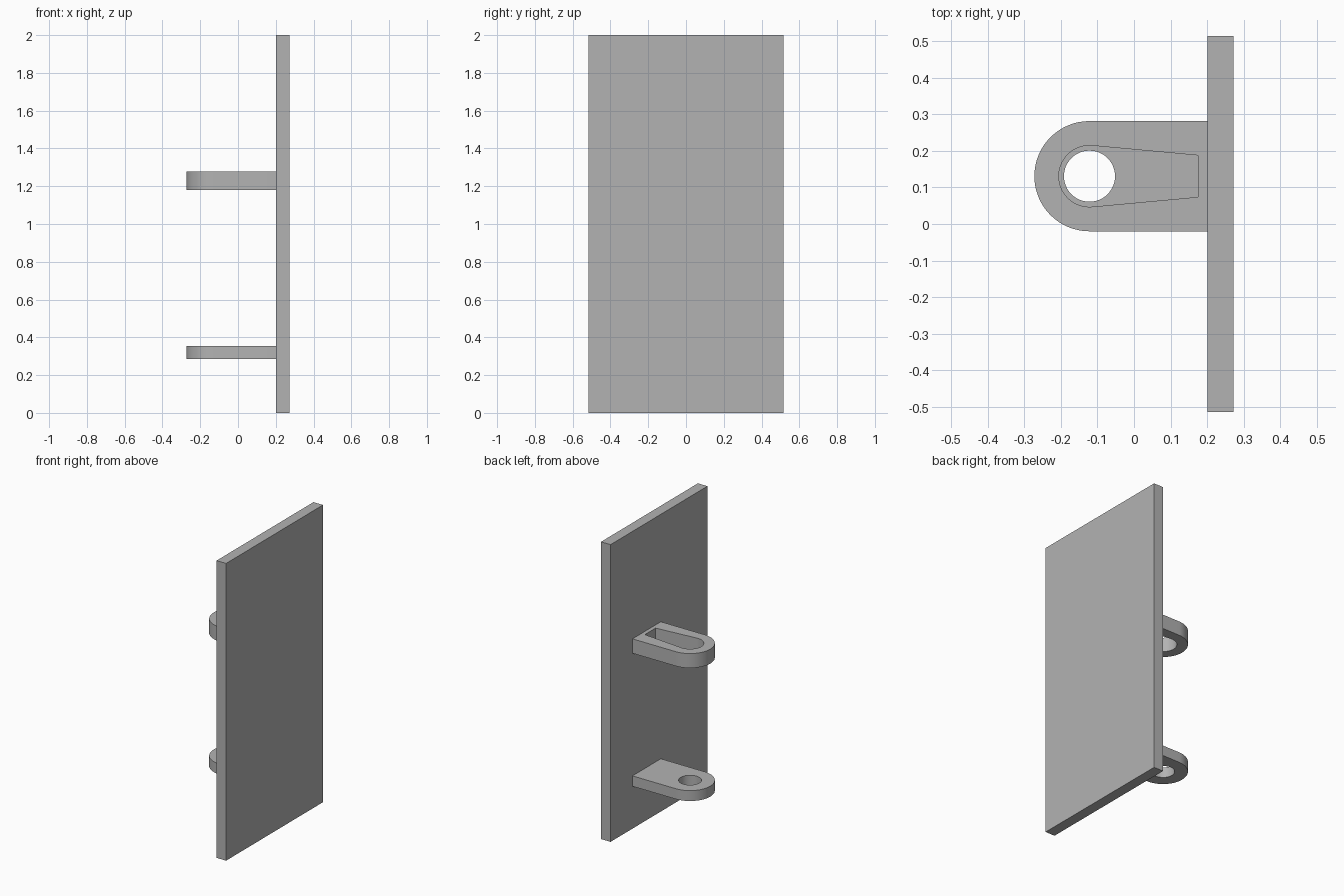
import bpy
import bmesh
from math import acos, atan2, cos, hypot, pi, sin

cube = bpy.data.objects.get("Cube")
if cube:
    bpy.data.objects.remove(cube, do_unlink=True)

CX, CY = -0.122, 0.131      # pin axis shared by both brackets
PLATE_X = 0.201             # inner face of the plate
RADIUS = 0.151              # rounded bracket end

grey = bpy.data.materials.new("plain_grey")
grey.use_nodes = True
colour = (0.45, 0.45, 0.45, 1)
grey.diffuse_color = colour
grey.node_tree.nodes["Principled BSDF"].inputs["Base Color"].default_value = colour


def arc(radius, start, end, steps):
    """Points on an arc around the pin axis."""
    angles = [start + (end - start) * i / steps for i in range(steps + 1)]
    return [(CX + radius * cos(a), CY + radius * sin(a)) for a in angles]


def extrude_outline(name, loops, z0, z1):
    """Fill an outline, with any inner loops as holes, and extrude it up."""
    bm = bmesh.new()
    for loop in loops:
        verts = [bm.verts.new((x, y, z0)) for x, y in loop]
        for a, b in zip(verts, verts[1:] + verts[:1]):
            bm.edges.new((a, b))
    bmesh.ops.triangle_fill(bm, edges=bm.edges[:], use_beauty=True)
    ret = bmesh.ops.extrude_face_region(bm, geom=bm.faces[:], use_keep_orig=True)
    top = [g for g in ret["geom"] if isinstance(g, bmesh.types.BMVert)]
    bmesh.ops.translate(bm, verts=top, vec=(0, 0, z1 - z0))
    bmesh.ops.recalc_face_normals(bm, faces=bm.faces[:])
    mesh = bpy.data.meshes.new(name)
    bm.to_mesh(mesh)
    bm.free()
    mesh.materials.append(grey)
    obj = bpy.data.objects.new(name, mesh)
    bpy.context.collection.objects.link(obj)
    bpy.ops.object.select_all(action="DESELECT")
    obj.select_set(True)
    bpy.context.view_layer.objects.active = obj
    bpy.ops.object.shade_smooth_by_angle(angle=pi / 6)
    return obj


# Upright plate
X1, Y1 = 0.272, 0.515
extrude_outline("plate", [[(PLATE_X, -Y1), (X1, -Y1), (X1, Y1), (PLATE_X, Y1)]], 0, 2)

# Bracket outline: straight sides and a half-round end
body = arc(RADIUS, pi / 2, 3 * pi / 2, 32)
body += [(PLATE_X, CY - RADIUS), (PLATE_X, CY + RADIUS)]

# Lower bracket with a round pin hole
hole = arc(0.07, 0, 2 * pi, 48)[:-1]
extrude_outline("lower_bracket", [body, hole], 0.285, 0.355)

# Upper bracket with a tapered slot, its sides tangent to the round end
SLOT_R, SLOT_X, SLOT_HALF = 0.084, 0.175, 0.057
dx = SLOT_X - CX
tangent = atan2(SLOT_HALF, dx) + acos(SLOT_R / hypot(dx, SLOT_HALF))
slot = arc(SLOT_R, tangent, 2 * pi - tangent, 36)
slot += [(SLOT_X, CY - SLOT_HALF), (SLOT_X, CY + SLOT_HALF)]
extrude_outline("upper_bracket", [body, slot], 1.18, 1.277)
